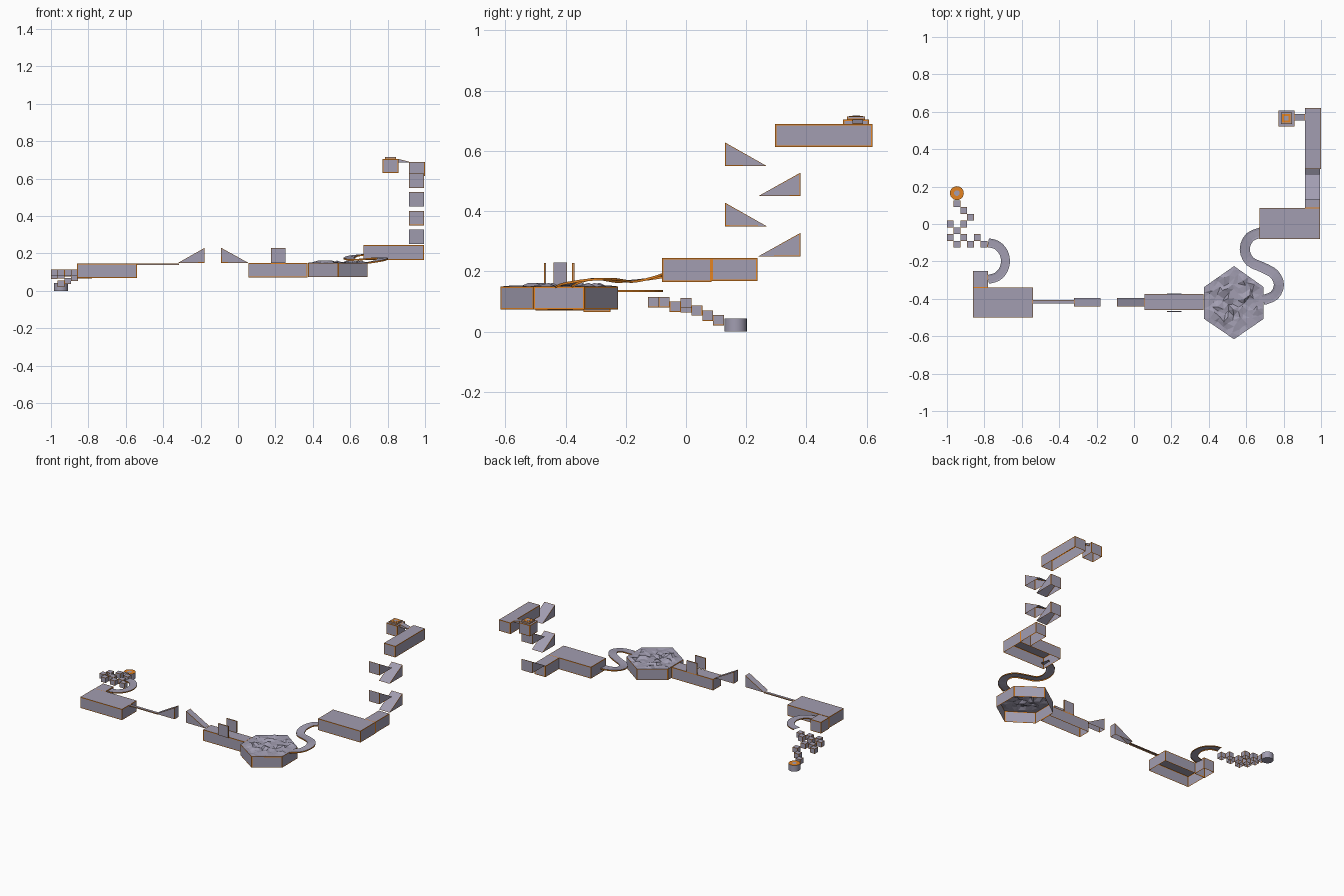
import bpy, bmesh, math, random
from mathutils import Vector

if "Cube" in bpy.data.objects:
    bpy.data.objects.remove(bpy.data.objects["Cube"])

random.seed(4)


def material(name, col):
    m = bpy.data.materials.new(name)
    m.diffuse_color = (*col, 1)
    m.use_nodes = True
    m.node_tree.nodes["Principled BSDF"].inputs["Base Color"].default_value = m.diffuse_color
    return m


GREY = material("lavender grey", (0.36, 0.34, 0.44))
ORANGE = material("orange trim", (0.78, 0.23, 0.015))


def finish(bm, name):
    me = bpy.data.meshes.new(name)
    bm.to_mesh(me)
    bm.free()
    me.materials.append(GREY)
    me.materials.append(ORANGE)
    ob = bpy.data.objects.new(name, me)
    bpy.context.collection.objects.link(ob)
    return ob


def trim_faces(bm, width):
    # orange frame around upright faces, a thinner one around tops
    bm.normal_update()
    sides = [f for f in bm.faces if abs(f.normal.z) < 0.1]
    tops = [f for f in bm.faces if abs(f.normal.z) >= 0.1]
    for faces, w in ((sides, width), (tops, width * 0.5)):
        if faces:
            for f in bmesh.ops.inset_individual(bm, faces=faces, thickness=w)["faces"]:
                f.material_index = 1


def shell(name, outline, z0, tops, trim=0.007, top=True):
    # open-bottomed shell: outline in plan, one top height per corner
    bm = bmesh.new()
    lo = [bm.verts.new((x, y, z0)) for x, y in outline]
    hi = [lo[i] if abs(t - z0) < 1e-5 else bm.verts.new((x, y, t))
          for i, ((x, y), t) in enumerate(zip(outline, tops))]
    if top:
        bm.faces.new(hi)
    n = len(lo)
    for i in range(n):
        j = (i + 1) % n
        loop = []
        for v in (lo[i], lo[j], hi[j], hi[i]):
            if v not in loop:
                loop.append(v)
        if len(loop) > 2:
            bm.faces.new(loop)
    trim_faces(bm, trim)
    return finish(bm, name)


def rect(x0, x1, y0, y1):
    return [(x0, y0), (x1, y0), (x1, y1), (x0, y1)]


def box(name, x0, x1, y0, y1, z0, z1, trim=0.007):
    return shell(name, rect(x0, x1, y0, y1), z0, [z1] * 4, trim)


def track(name, pts, half, rim):
    # smooth flat ribbon with orange side strips
    pts = [Vector(p) for p in pts]
    prof = [(-half, -rim), (-half, 0), (-half * 0.6, -0.002),
            (half * 0.6, -0.002), (half, 0), (half, -rim)]
    path = []
    for i in range(len(pts) - 1):
        a, b = pts[max(i - 1, 0)], pts[i]
        c, d = pts[i + 1], pts[min(i + 2, len(pts) - 1)]
        for k in range(3):
            t = k / 3
            path.append(0.5 * (2 * b + (c - a) * t + (2 * a - 5 * b + 4 * c - d) * t * t
                               + (3 * b - a - 3 * c + d) * t ** 3))
    path.append(pts[-1])
    bm = bmesh.new()
    rows = []
    for i, p in enumerate(path):
        d = path[min(i + 1, len(path) - 1)] - path[max(i - 1, 0)]
        s = Vector((d.y, -d.x, 0)).normalized()
        rows.append([bm.verts.new(p + s * u + Vector((0, 0, w))) for u, w in prof])
    for r, q in zip(rows, rows[1:]):
        for k in range(len(prof) - 1):
            f = bm.faces.new((r[k], r[k + 1], q[k + 1], q[k]))
            f.material_index = 1 if k in (0, len(prof) - 2) else 0
    bmesh.ops.recalc_face_normals(bm, faces=bm.faces)
    if sum(f.normal.z for f in bm.faces) < 0:
        bmesh.ops.reverse_faces(bm, faces=bm.faces)
    return finish(bm, name)


# main platforms
box("upper_platform", 0.913, 1.0, 0.295, 0.62, 0.613, 0.69)
box("middle_platform", 0.67, 0.995, -0.08, 0.085, 0.165, 0.244)
box("middle_platform_arm", 0.913, 0.995, 0.085, 0.237, 0.168, 0.244)
box("walkway_platform", 0.055, 0.372, -0.46, -0.375, 0.072, 0.148)
box("lower_platform", -0.86, -0.54, -0.50, -0.34, 0.07, 0.145)
box("lower_platform_arm", -0.86, -0.78, -0.34, -0.25, 0.065, 0.143)

# stacked zigzag ramps
for i, z in enumerate((0.25, 0.35, 0.45, 0.55)):
    if i % 2 == 0:
        shell(f"zigzag_ramp_{i}", rect(0.913, 0.995, 0.24, 0.38), z, [z, z, z + 0.078, z + 0.078], 0.005)
    else:
        shell(f"zigzag_ramp_{i}", rect(0.913, 0.995, 0.13, 0.268), z, [z + 0.078, z + 0.078, z, z], 0.005)

# jump ramps facing each other
shell("jump_ramp_right", rect(-0.09, 0.055, -0.44, -0.395), 0.15, [0.23, 0.15, 0.15, 0.23], 0.005)
shell("jump_ramp_left", rect(-0.32, -0.178, -0.44, -0.395), 0.15, [0.15, 0.23, 0.23, 0.15], 0.005)
box("narrow_beam", -0.54, -0.315, -0.425, -0.407, 0.139, 0.146, 0.003)

# upright gate plates beside the walkway
for i, y in enumerate((-0.471, -0.378)):
    box(f"gate_plate_{i}", 0.177, 0.255, y, y + 0.007, 0.148, 0.228, 0.003)

# start block with stepped top and sloped bridge
box("start_block", 0.772, 0.857, 0.522, 0.608, 0.63, 0.705)
box("start_step", 0.785, 0.844, 0.535, 0.595, 0.705, 0.715, 0.004)
plate = box("start_plate", 0.792, 0.837, 0.542, 0.588, 0.715, 0.716, 0.0001)
plate.data.polygons.foreach_set("material_index", [1] * len(plate.data.polygons))
box("start_plate_centre", 0.803, 0.826, 0.553, 0.577, 0.716, 0.717, 0.0001)
shell("start_bridge", rect(0.857, 0.913, 0.553, 0.588), 0.685, [0.705, 0.691, 0.691, 0.705], 0.002)

# hexagonal arena walls
hexa = [(0.535, -0.225), (0.375, -0.337), (0.375, -0.507),
        (0.535, -0.616), (0.693, -0.507), (0.693, -0.337)]
shell("arena_wall", hexa, 0.073, [0.15] * 6, top=False)

# rough arena floor
bm = bmesh.new()
ring = [bm.verts.new((x, y, 0.15)) for x, y in hexa]
bmesh.ops.poke(bm, faces=[bm.faces.new(ring)])
bmesh.ops.subdivide_edges(bm, edges=bm.edges[:], cuts=5, use_grid_fill=True)
bmesh.ops.triangulate(bm, faces=bm.faces[:])
for v in bm.verts:
    if not v.is_boundary:
        v.co += Vector((random.uniform(-0.01, 0.01), random.uniform(-0.01, 0.01),
                        random.choice((0, 0, 0.003, -0.005, 0.012))))
bmesh.ops.recalc_face_normals(bm, faces=bm.faces)
if sum(f.normal.z for f in bm.faces) < 0:
    bmesh.ops.reverse_faces(bm, faces=bm.faces)
finish(bm, "arena_floor")

# curved tracks
track("s_track", [(0.69, -0.042, 0.198), (0.62, -0.07, 0.19), (0.592, -0.135, 0.177),
                  (0.62, -0.20, 0.17), (0.69, -0.233, 0.174), (0.75, -0.268, 0.179),
                  (0.775, -0.325, 0.176), (0.75, -0.382, 0.164), (0.69, -0.407, 0.153)], 0.027, 0.008)
bend = [(-0.78 + 0.093 * math.cos(a), -0.198 + 0.098 * math.sin(a), 0.138)
        for a in (math.radians(d) for d in range(-90, 91, 30))]
track("bend_track", bend, 0.024, 0.007)

# stepping cubes: column, row on a checker grid, top height
cubes = [(0, 0, .098), (1, -1, .1), (0, -2, .115), (1, -3, .115), (2, -2, .115),
         (3, -3, .115), (4, -2, .115), (5, -3, .115), (2, 0, .112), (3, 1, .087),
         (2, 2, .07), (1, 3, .055)]
for i, (c, r, t) in enumerate(cubes):
    x, y, h = -0.982 + c * 0.036, r * 0.036, 0.018
    box(f"stepping_cube_{i}", x - h, x + h, y - h, y + h, t - 0.034, t, 0.003)

# finish drum with orange top ring
bm = bmesh.new()
bmesh.ops.create_cone(bm, cap_ends=True, segments=24, radius1=0.037, radius2=0.037, depth=0.043)
bmesh.ops.translate(bm, verts=bm.verts, vec=(-0.947, 0.165, 0.0215))
bm.normal_update()
cap = [f for f in bm.faces if f.normal.z > 0.9]
for f in bmesh.ops.inset_individual(bm, faces=cap, thickness=0.022)["faces"]:
    f.material_index = 1
drum = finish(bm, "finish_drum")
bpy.context.view_layer.objects.active = drum
drum.select_set(True)
bpy.ops.object.shade_smooth_by_angle()
